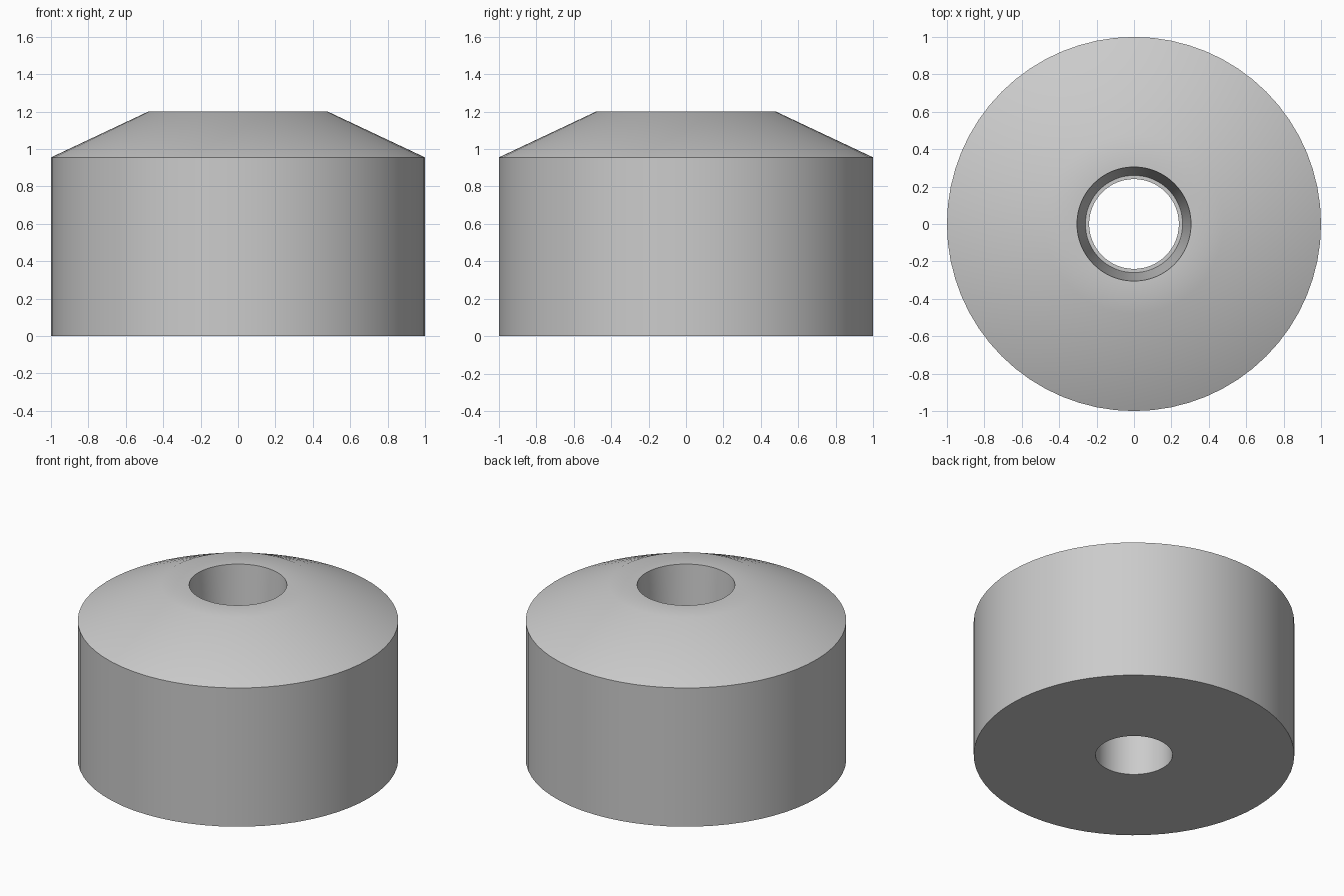
import bpy, bmesh, math

cube = bpy.data.objects.get("Cube")
if cube:
    bpy.data.objects.remove(cube, do_unlink=True)

SIDES = 64

# One plain grey material
grey = bpy.data.materials.new("light_grey")
grey.use_nodes = True
color = (0.6, 0.6, 0.6, 1)
grey.diffuse_color = color
grey.node_tree.nodes["Principled BSDF"].inputs["Base Color"].default_value = color

# Closed cross-section (radius, height): outer wall, sloped shoulder,
# flat top, tapered upper bore, small ledge, straight lower bore
profile = [(1, 0), (1, 0.955), (0.48, 1.2), (0.305, 1.2),
           (0.26, 0.6), (0.24, 0.6), (0.24, 0)]

# Revolve the section around the upright axis
bm = bmesh.new()
rings = []
for radius, height in profile:
    ring = []
    for i in range(SIDES):
        a = math.tau * i / SIDES
        ring.append(bm.verts.new((radius * math.cos(a), radius * math.sin(a), height)))
    rings.append(ring)
for low, high in zip(rings, rings[1:] + rings[:1]):
    for i in range(SIDES):
        j = (i + 1) % SIDES
        bm.faces.new((low[i], low[j], high[j], high[i]))
bmesh.ops.recalc_face_normals(bm, faces=bm.faces)

mesh = bpy.data.meshes.new("bored_cap")
bm.to_mesh(mesh)
bm.free()
mesh.materials.append(grey)
cap = bpy.data.objects.new("bored_cap", mesh)
bpy.context.collection.objects.link(cap)

# Smooth shading with crisp rims
bpy.ops.object.select_all(action="DESELECT")
cap.select_set(True)
bpy.context.view_layer.objects.active = cap
bpy.ops.object.shade_smooth_by_angle(angle=math.radians(30))
